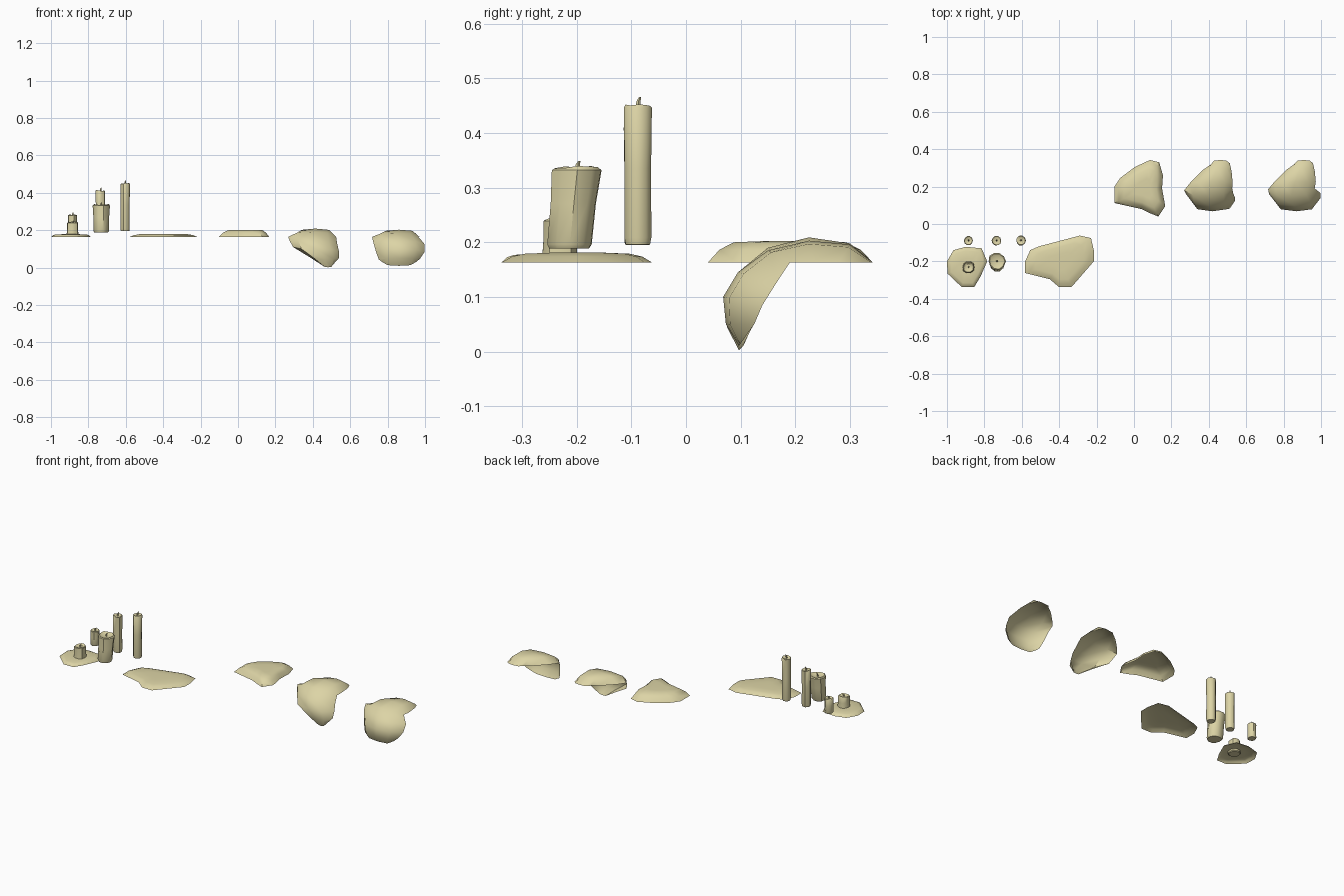
import bpy, bmesh, math, random
from mathutils import Vector

random.seed(4)
wax = bpy.data.materials.new("cream wax")
wax.diffuse_color = (0.72, 0.66, 0.38, 1)


def finish(name, bm, angle=40, recalc=True):
    if recalc:
        bmesh.ops.recalc_face_normals(bm, faces=bm.faces)
    me = bpy.data.meshes.new(name)
    bm.to_mesh(me)
    bm.free()
    me.materials.append(wax)
    me.shade_smooth()
    me.set_sharp_from_angle(angle=math.radians(angle))
    ob = bpy.data.objects.new(name, me)
    bpy.context.collection.objects.link(ob)
    return ob


def bridge(bm, a, b):
    n = len(a)
    for i in range(n):
        bm.faces.new((a[i], a[(i + 1) % n], b[(i + 1) % n], b[i]))


# Candle: lofted wobbly rings, melted hollow in the top, bent wick
def candle(name, x, y, z0, z1, r0, r1, lean=0.0, wick=0.016, n=10):
    bm = bmesh.new()
    h = z1 - z0
    wob = [random.uniform(0.93, 1.06) for _ in range(n)]

    def ring(z, r, jz=0.0, t=0.0):
        return [bm.verts.new((x + r * w * math.cos(math.tau * i / n),
                              y + lean * (t - 1) + r * w * math.sin(math.tau * i / n),
                              z + random.uniform(-jz, jz)))
                for i, w in enumerate(wob)]
    d = r1 * 0.25
    rings = [ring(z0, r0 * 0.9, 0, 0),
             ring(z0 + h * 0.05, r0, 0, 0.05),
             ring(z0 + h * 0.55, (r0 + r1) / 2 * 0.96, 0, 0.55),
             ring(z1 - d * 0.5, r1, 0, 1),
             ring(z1, r1 * 0.88, 0.003, 1),
             ring(z1 - d * 0.8, r1 * 0.55, 0, 1)]
    bm.faces.new(rings[0][::-1])
    for a, b in zip(rings, rings[1:]):
        bridge(bm, a, b)
    bm.faces.new(rings[-1])
    # wick
    prev = None
    for k, (dx, z, r) in enumerate(((0, z1 - d, 0.005), (0.001, z1 + wick * 0.5, 0.004),
                                    (0.004, z1 + wick, 0.002))):
        cur = [bm.verts.new((x + dx + r * math.cos(math.tau * i / 5),
                             y + dx + r * math.sin(math.tau * i / 5), z)) for i in range(5)]
        if prev:
            bridge(bm, prev, cur)
        prev = cur
    bm.faces.new(prev)
    finish(name, bm)


candle("short_thin_candle", -0.885, -0.088, 0.195, 0.283, 0.025, 0.025, wick=0.012)
candle("medium_thin_candle", -0.735, -0.088, 0.195, 0.413, 0.025, 0.026)
candle("tall_thin_candle", -0.605, -0.088, 0.196, 0.45, 0.025, 0.026)
candle("wide_candle", -0.733, -0.199, 0.189, 0.338, 0.042, 0.047, lean=0.014, wick=0.011)
candle("stub_candle", -0.885, -0.23, 0.165, 0.243, 0.034, 0.031, wick=0.008)


# Flat wax puddle: open shell with a sloping rim and a flattened top
def puddle(name, outline, z1, inset, z0=0.163):
    bm = bmesh.new()
    c = sum((Vector(p) for p in outline), Vector((0, 0))) / len(outline)
    rings = []
    for s, z in ((1, z0), (1 - inset * 0.45, z0 + (z1 - z0) * 0.6),
                 (1 - inset, z1 - 0.002), ((1 - inset) * 0.5, z1)):
        rings.append([bm.verts.new((*(c + (Vector(p) - c) * s), z)) for p in outline])
    for a, b in zip(rings, rings[1:]):
        bridge(bm, a, b)
    top = bm.faces.new(rings[-1])
    top.normal_update()
    if top.normal.z < 0:
        bmesh.ops.reverse_faces(bm, faces=bm.faces)
    finish(name, bm, recalc=False)


puddle("candle_puddle", [(-1, -0.2), (-0.965, -0.14), (-0.9, -0.122), (-0.815, -0.13),
                         (-0.785, -0.2), (-0.82, -0.28), (-0.855, -0.338),
                         (-0.92, -0.338), (-0.997, -0.265)], 0.179, 0.2)
puddle("long_puddle", [(-0.582, -0.2), (-0.555, -0.14), (-0.51, -0.12), (-0.29, -0.062),
                       (-0.23, -0.075), (-0.215, -0.14), (-0.215, -0.2), (-0.335, -0.338),
                       (-0.4, -0.338), (-0.45, -0.295), (-0.582, -0.262)], 0.181, 0.3)
puddle("thick_puddle", [(-0.105, 0.2), (-0.075, 0.245), (0.005, 0.305), (0.085, 0.342),
                        (0.135, 0.33), (0.155, 0.26), (0.15, 0.19), (0.167, 0.095),
                        (0.13, 0.04), (0.085, 0.058), (0.04, 0.08), (-0.105, 0.112)],
       0.202, 0.32)


# Wax drip over a table edge: open shell lofted from rows running back to front.
# Each row: left edge point, right edge point, then (y, z) of the raised middle
def drip(name, rows):
    bm = bmesh.new()
    grid = []
    for l, r, (my, mz) in rows:
        row = []
        for u, k in ((0, 0), (0.18, 0.85), (0.5, 1), (0.82, 0.85), (1, 0)):
            p = Vector(l).lerp(Vector(r), u)
            p.y += (my - p.y) * k
            p.z += (mz - p.z) * k
            row.append(bm.verts.new(p))
        grid.append(row)
    for a, b in zip(grid, grid[1:]):
        for i in range(4):
            bm.faces.new((a[i], b[i], b[i + 1], a[i + 1]))
    finish(name, bm, 50, recalc=False)


drip("pointed_drip", [
    ((0.41, 0.318, 0.163), (0.512, 0.325, 0.163), (0.342, 0.163)),
    ((0.37, 0.29, 0.163), (0.522, 0.28, 0.163), (0.3, 0.198)),
    ((0.30, 0.22, 0.163), (0.527, 0.225, 0.163), (0.225, 0.209)),
    ((0.268, 0.18, 0.165), (0.525, 0.19, 0.163), (0.15, 0.19)),
    ((0.278, 0.16, 0.14), (0.53, 0.165, 0.13), (0.095, 0.145)),
    ((0.295, 0.145, 0.11), (0.54, 0.14, 0.085), (0.068, 0.1)),
    ((0.385, 0.125, 0.055), (0.54, 0.125, 0.052), (0.075, 0.045)),
    ((0.455, 0.105, 0.01), (0.508, 0.107, 0.016), (0.097, 0.002))])
drip("broad_drip", [
    ((0.855, 0.318, 0.163), (0.957, 0.325, 0.163), (0.342, 0.163)),
    ((0.815, 0.29, 0.163), (0.967, 0.28, 0.163), (0.3, 0.196)),
    ((0.75, 0.225, 0.163), (0.972, 0.225, 0.163), (0.225, 0.203)),
    ((0.717, 0.185, 0.165), (0.966, 0.19, 0.163), (0.15, 0.185)),
    ((0.722, 0.16, 0.14), (0.998, 0.165, 0.125), (0.095, 0.145)),
    ((0.738, 0.14, 0.085), (0.998, 0.14, 0.085), (0.068, 0.1)),
    ((0.752, 0.122, 0.045), (0.975, 0.125, 0.05), (0.073, 0.05)),
    ((0.765, 0.112, 0.034), (0.955, 0.112, 0.032), (0.097, 0.01))])
